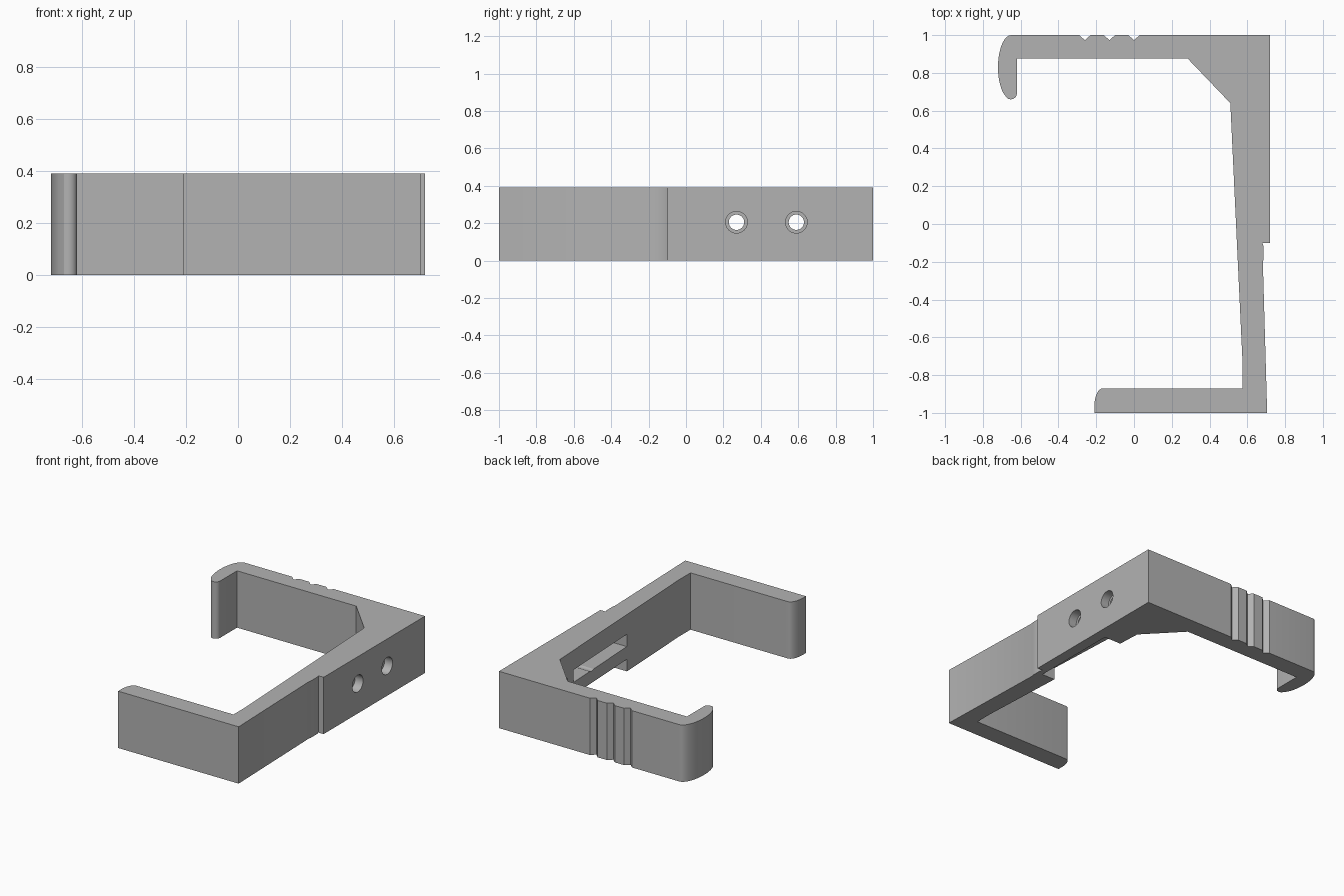
import bpy, bmesh
from math import cos, sin, pi, radians

cube = bpy.data.objects.get("Cube")
if cube:
    bpy.data.objects.remove(cube, do_unlink=True)

HEIGHT = 0.39

grey = bpy.data.materials.new("plain grey")
grey.use_nodes = True
colour = (0.45, 0.45, 0.45, 1)
grey.diffuse_color = colour
grey.node_tree.nodes["Principled BSDF"].inputs["Base Color"].default_value = colour


def arc(cx, cy, rx, ry, start, end, steps):
    """Points on an elliptical arc, angles in degrees."""
    angles = [radians(start + (end - start) * i / steps) for i in range(steps + 1)]
    return [(cx + rx * cos(a), cy + ry * sin(a)) for a in angles]


def extrude_profile(name, points, height):
    bm = bmesh.new()
    face = bm.faces.new([bm.verts.new((x, y, 0)) for x, y in points])
    result = bmesh.ops.extrude_face_region(bm, geom=[face])
    top = [v for v in result["geom"] if isinstance(v, bmesh.types.BMVert)]
    bmesh.ops.translate(bm, verts=top, vec=(0, 0, height))
    bmesh.ops.recalc_face_normals(bm, faces=bm.faces)
    mesh = bpy.data.meshes.new(name)
    bm.to_mesh(mesh)
    bm.free()
    obj = bpy.data.objects.new(name, mesh)
    bpy.context.collection.objects.link(obj)
    mesh.materials.append(grey)
    return obj


def cut(target, cutter):
    """Subtract the cutter from the target, then discard it."""
    cutter.hide_render = True
    mod = target.modifiers.new("cut", "BOOLEAN")
    mod.operation = "DIFFERENCE"
    mod.solver = "EXACT"
    mod.object = cutter
    bpy.ops.object.select_all(action="DESELECT")
    target.select_set(True)
    bpy.context.view_layer.objects.active = target
    bpy.ops.object.modifier_apply(modifier=mod.name)
    bpy.data.objects.remove(cutter, do_unlink=True)


def box(x0, x1, y0, y1, z0, z1):
    obj = extrude_profile("box_cutter", [(x0, y0), (x1, y0), (x1, y1), (x0, y1)], z1 - z0)
    obj.location.z = z0
    bpy.context.view_layer.update()
    return obj


def rod(x0, x1, y, z, radius):
    bpy.ops.mesh.primitive_cylinder_add(vertices=40, radius=radius, depth=x1 - x0,
                                        location=((x0 + x1) / 2, y, z), rotation=(0, pi / 2, 0))
    obj = bpy.context.object
    obj.data.materials.append(grey)
    return obj


# Outline: front foot, inner spine, corner brace, rear arm
outline = [(0.705, -1), (-0.21, -1)]
outline += arc(-0.165, -0.965, 0.045, 0.095, 180, 90, 8)
outline += [(0.575, -0.87), (0.575, -0.74), (0.51, 0.64), (0.285, 0.875), (-0.62, 0.875)]
# Rounded hook tip and outer curve
outline += arc(-0.653, 0.69, 0.033, 0.03, 0, -120, 8)
outline += arc(-0.65, 0.83, 0.07, 0.17, 235, 90, 20)
# Three grip grooves along the back
for x in (-0.26, -0.13, 0):
    outline += [(x - 0.03, 1), (x, 0.973), (x + 0.03, 1)]
# Thick outer pad and its step
outline += [(0.72, 1), (0.72, -0.1), (0.68, -0.1), (0.686, -0.12), (0.686, -0.19), (0.682, -0.2)]
bracket = extrude_profile("bracket", outline, HEIGHT)

# Channels in the inner side of the spine; the lower one is open underneath
for z0, z1 in ((0.17, 0.255), (-0.05, 0.083)):
    cut(bracket, box(0.4, 0.645, -0.14, 0.48, z0, z1))

# Counterbored screw holes
for y in (0.27, 0.59):
    cut(bracket, rod(0.2, 0.9, y, 0.205, 0.041))
    cut(bracket, rod(0.66, 0.9, y, 0.205, 0.058))

bpy.ops.object.select_all(action="DESELECT")
bracket.select_set(True)
bpy.context.view_layer.objects.active = bracket
bpy.ops.object.shade_smooth_by_angle(angle=radians(25))
